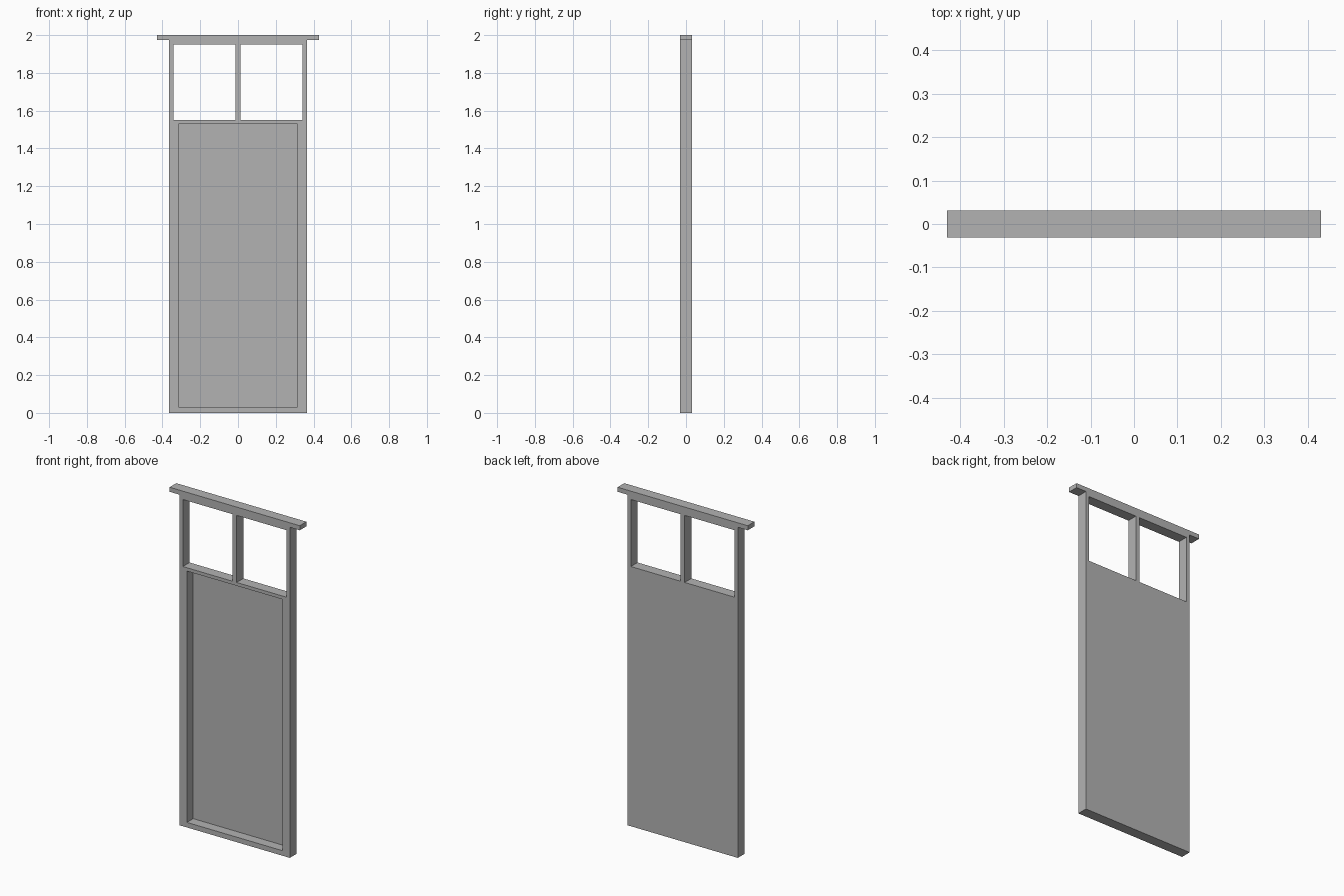
import bpy
import bmesh

cube = bpy.data.objects.get("Cube")
if cube:
    bpy.data.objects.remove(cube, do_unlink=True)

HALF_DEPTH = 0.0315
PANEL_THICKNESS = 0.004

grey = bpy.data.materials.new("plain_grey")
grey.use_nodes = True
colour = (0.45, 0.45, 0.45, 1)
grey.diffuse_color = colour
grey.node_tree.nodes["Principled BSDF"].inputs["Base Color"].default_value = colour

# Openings and outlines as (x0, x1, z0, z1)
BODY = (-0.364, 0.364, 0, 2)
HEAD_BAR = (-0.43, 0.43, 1.973, 2)
RECESS = (-0.315, 0.315, 0.03, 1.53)
WINDOWS = [(-0.342, -0.013, 1.55, 1.95), (0.013, 0.342, 1.55, 1.95)]


def inside(rect, x, z):
    return rect[0] < x < rect[1] and rect[2] < z < rect[3]


def slab(name, solids, holes, front, back):
    """Extrude the union of solids minus holes from front to back."""
    rects = solids + holes
    xs = sorted({x for r in rects for x in r[:2]})
    zs = sorted({z for r in rects for z in r[2:]})
    bm = bmesh.new()
    grid = {(x, z): bm.verts.new((x, front, z)) for x in xs for z in zs}
    for x0, x1 in zip(xs, xs[1:]):
        for z0, z1 in zip(zs, zs[1:]):
            cx, cz = (x0 + x1) / 2, (z0 + z1) / 2
            if any(inside(r, cx, cz) for r in solids) and not any(inside(r, cx, cz) for r in holes):
                bm.faces.new([grid[p] for p in ((x0, z0), (x1, z0), (x1, z1), (x0, z1))])
    bmesh.ops.delete(bm, geom=[v for v in bm.verts if not v.link_faces], context='VERTS')
    extruded = bmesh.ops.extrude_face_region(bm, geom=bm.faces[:], use_keep_orig=True)
    moved = [g for g in extruded["geom"] if isinstance(g, bmesh.types.BMVert)]
    bmesh.ops.translate(bm, verts=moved, vec=(0, back - front, 0))
    bmesh.ops.recalc_face_normals(bm, faces=bm.faces[:])
    mesh = bpy.data.meshes.new(name)
    bm.to_mesh(mesh)
    bm.free()
    mesh.materials.append(grey)
    obj = bpy.data.objects.new(name, mesh)
    bpy.context.collection.objects.link(obj)
    return obj


# Frame with overhanging head bar, two open lights and the panel opening
slab("door_frame", [BODY, HEAD_BAR], [RECESS] + WINDOWS, -HALF_DEPTH, HALF_DEPTH)

# Thin panel, flush with the back of the frame
slab("back_panel", [RECESS], [], HALF_DEPTH - PANEL_THICKNESS, HALF_DEPTH)
